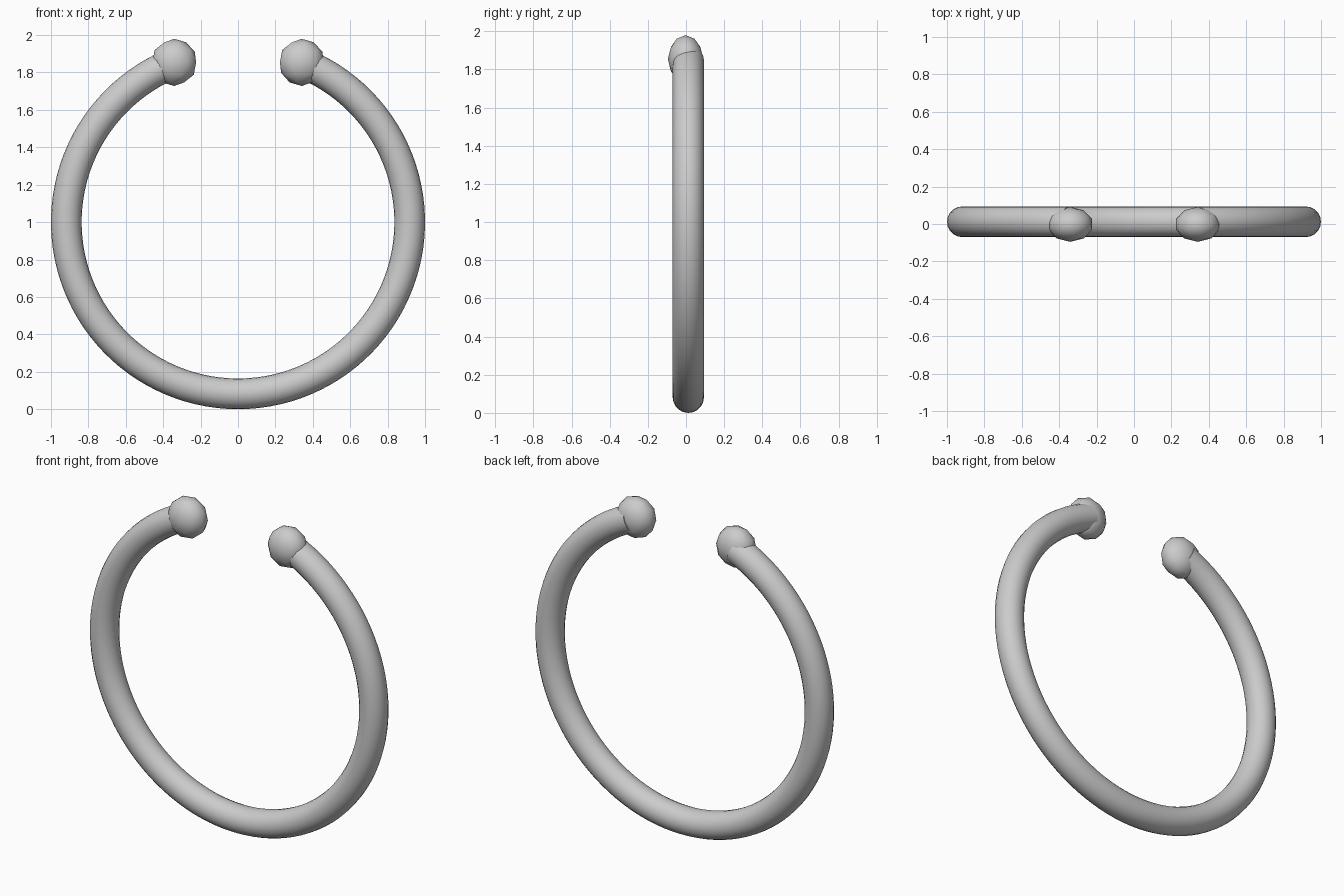
import bpy
from math import sin, cos, radians

if "Cube" in bpy.data.objects:
    bpy.data.objects.remove(bpy.data.objects["Cube"])

R, TUBE = 0.918, 0.082          # ring path radius, tube radius
GAP = radians(22.5)             # half opening angle at the top
N = 96

# open ring: swept round tube with capped ends
curve = bpy.data.curves.new("open_ring", 'CURVE')
curve.dimensions = '3D'
curve.bevel_depth = TUBE
curve.bevel_resolution = 8
curve.use_fill_caps = True
path = curve.splines.new('POLY')
path.points.add(N)
for i, p in enumerate(path.points):
    a = GAP + (radians(360) - 2 * GAP) * i / N
    p.co = (R * sin(a), 0.012, 1.0 + R * cos(a), 1)
ring = bpy.data.objects.new("open_ring", curve)
bpy.context.collection.objects.link(ring)
bpy.context.view_layer.objects.active = ring
ring.select_set(True)
bpy.ops.object.convert(target='MESH')
bpy.ops.object.shade_smooth_by_angle(angle=radians(40))

# faceted, slightly flattened end balls
for name, side in (("left_end_ball", -1), ("right_end_ball", 1)):
    bpy.ops.mesh.primitive_ico_sphere_add(subdivisions=2, radius=1,
                                          location=(side * 0.341, -0.002, 1.854))
    ball = bpy.context.object
    ball.name = name
    ball.scale = (0.123, 0.093, 0.126)
    bpy.ops.object.transform_apply(location=False, rotation=False, scale=True)
    bpy.ops.object.shade_smooth()
